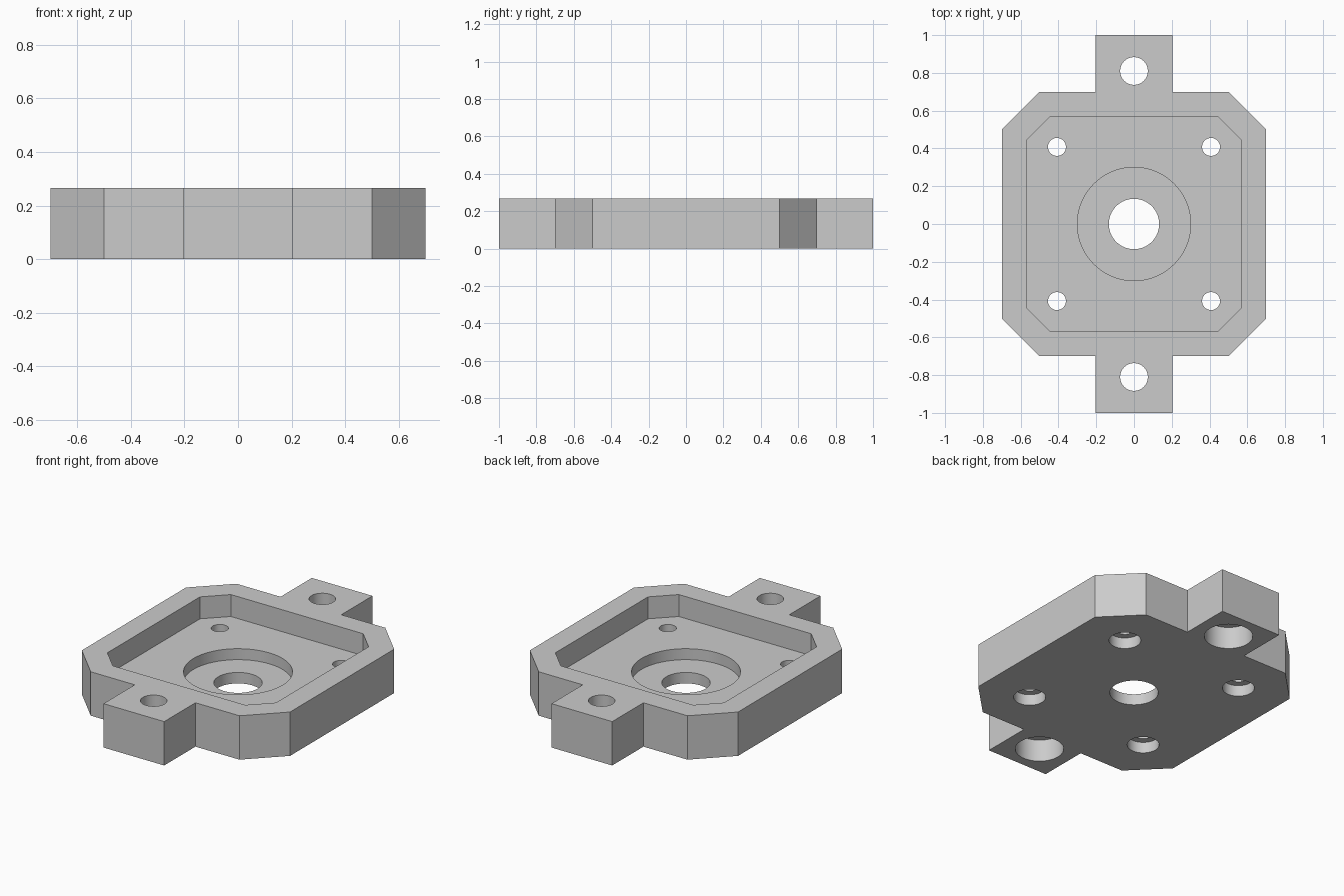
import bpy
import bmesh
from math import cos, sin, tan, pi

cube = bpy.data.objects.get("Cube")
if cube:
    bpy.data.objects.remove(cube, do_unlink=True)

STEP = 1 / 15           # thickness of each layer
TOP = 4 * STEP
HALF, CHAMFER = 0.7, 0.2
TAB = 0.204             # half width of the lugs
WALL = 2 * STEP

metal = bpy.data.materials.new("grey metal")
metal.use_nodes = True
GREY = (0.6, 0.6, 0.6, 1)
metal.diffuse_color = GREY
metal.node_tree.nodes["Principled BSDF"].inputs["Base Color"].default_value = GREY


def prism(name, outline, z0, z1):
    """Extrude a counter-clockwise outline from z0 to z1."""
    bm = bmesh.new()
    base = bm.faces.new([bm.verts.new((x, y, z0)) for x, y in outline])
    grown = bmesh.ops.extrude_face_region(bm, geom=[base])["geom"]
    verts = [g for g in grown if isinstance(g, bmesh.types.BMVert)]
    bmesh.ops.translate(bm, verts=verts, vec=(0, 0, z1 - z0))
    bmesh.ops.recalc_face_normals(bm, faces=bm.faces)
    mesh = bpy.data.meshes.new(name)
    bm.to_mesh(mesh)
    bm.free()
    mesh.materials.append(metal)
    obj = bpy.data.objects.new(name, mesh)
    bpy.context.collection.objects.link(obj)
    return obj


def circle(x, y, r, n=64):
    return [(x + r * cos(2 * pi * i / n), y + r * sin(2 * pi * i / n)) for i in range(n)]


def quarter_turns(points):
    """Repeat a front-right corner run by half turns and mirroring."""
    right = points + [(x, -y) for x, y in reversed(points)]
    return right + [(-x, -y) for x, y in right]


# Body: chamfered plate with a lug at the front and the back
cut = HALF - CHAMFER
body = prism("housing_plate", quarter_turns(
    [(TAB, -1), (TAB, -HALF), (cut, -HALF), (HALF, -cut)]), 0, TOP)

# Pocket outline: the plate outline offset inwards by the wall
inner = HALF - WALL
inner_cut = cut - WALL * tan(pi / 8)
pocket = quarter_turns([(inner_cut, -inner), (inner, -inner_cut)])

# Each cut: outline, bottom and top
LOW, HIGH = -0.1, TOP + 0.1
cuts = [
    (pocket, 2 * STEP, HIGH),
    (circle(0, 0, 0.3), STEP, HIGH),
    (circle(0, 0, 2 * STEP), LOW, HIGH),
]
# Lug holes, counterbored from below
for y in (-0.81, 0.81):
    cuts.append((circle(0, y, 0.0733), LOW, HIGH))
    cuts.append((circle(0, y, 2 * STEP), LOW, 2 * STEP))
# Corner screw holes, counterbored from below
for x in (-0.408, 0.408):
    for y in (-0.408, 0.408):
        cuts.append((circle(x, y, 0.0475), LOW, HIGH))
        cuts.append((circle(x, y, 0.088), LOW, STEP))

bpy.ops.object.select_all(action="DESELECT")
bpy.context.view_layer.objects.active = body
body.select_set(True)
for outline, z0, z1 in cuts:
    cutter = prism("cutter", outline, z0, z1)
    cutter.hide_render = True
    mod = body.modifiers.new("cut", "BOOLEAN")
    mod.operation = "DIFFERENCE"
    mod.solver = "EXACT"
    mod.object = cutter
    bpy.ops.object.modifier_apply(modifier=mod.name)
    bpy.data.objects.remove(cutter, do_unlink=True)

bpy.ops.object.shade_smooth_by_angle(angle=pi / 6)
